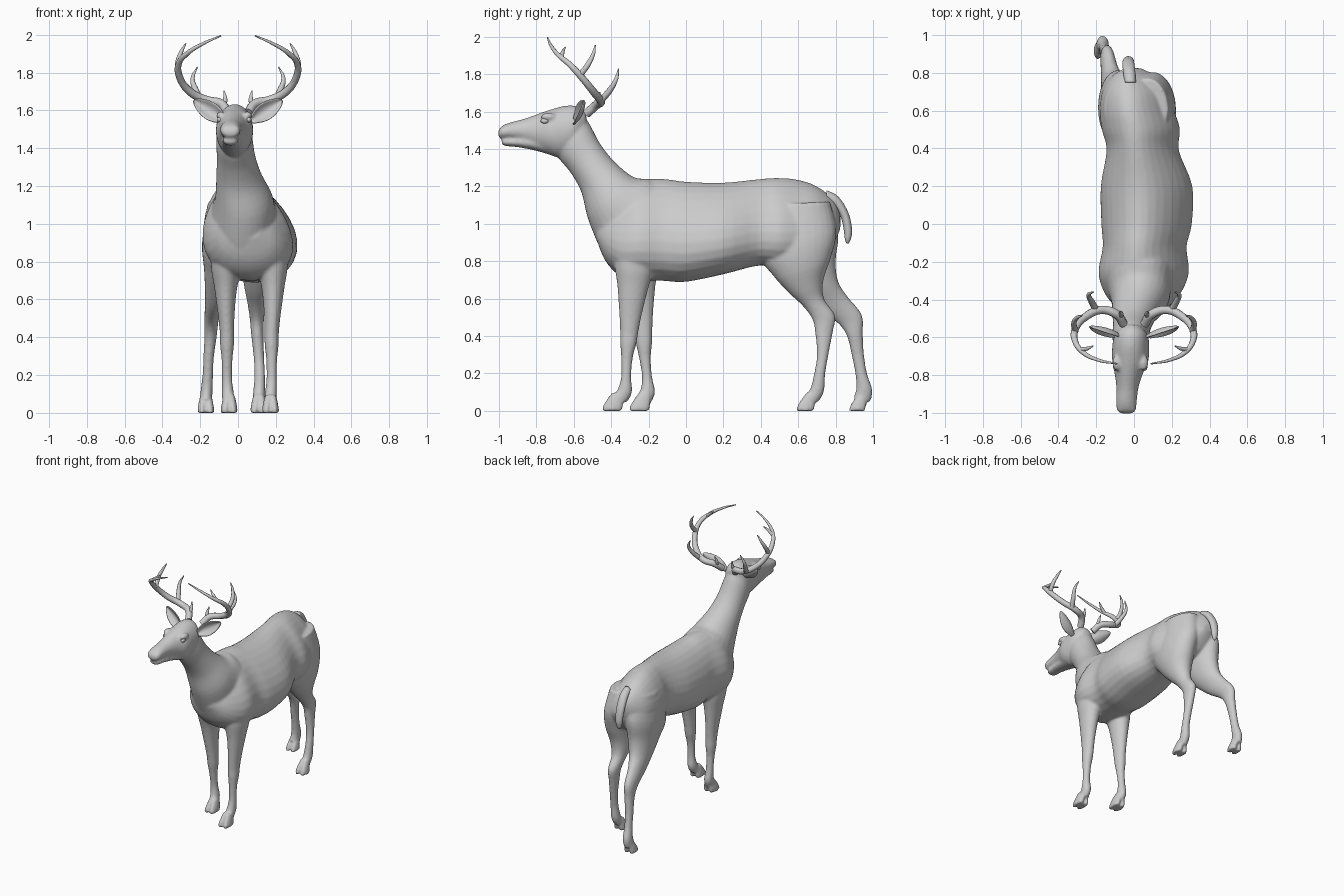
import bpy, bmesh, math
from mathutils import Vector


def catmull(a, b, c, d, t):
    return [0.5 * (2 * q + (r - p) * t + (2 * p - 5 * q + 4 * r - s) * t * t
                   + (3 * q - p - 3 * r + s) * t ** 3) for p, q, r, s in zip(a, b, c, d)]


def loft(name, rings, pear=0.0, shear=0.0, steps=4, n=28):
    """Ring = (y, z of one profile edge, y, z of the opposite edge, centre x, half width)."""
    fine = []
    for i in range(len(rings) - 1):
        a, d = rings[max(i - 1, 0)], rings[min(i + 2, len(rings) - 1)]
        fine += [catmull(a, rings[i], rings[i + 1], d, k / steps) for k in range(steps)]
    fine.append(rings[-1])
    bm = bmesh.new()
    loops = []
    for y1, z1, y2, z2, x, w in fine:
        loop = []
        for k in range(n):
            c, s = math.cos(k * math.tau / n), math.sin(k * math.tau / n)
            loop.append(bm.verts.new((x + w * c * (1 - pear * s) - shear * s,
                                      (y1 + y2) / 2 + (y1 - y2) / 2 * s,
                                      (z1 + z2) / 2 + (z1 - z2) / 2 * s)))
        loops.append(loop)
    for p, q in zip(loops, loops[1:]):
        for k in range(n):
            bm.faces.new((p[k], p[(k + 1) % n], q[(k + 1) % n], q[k]))
    bm.faces.new(loops[0][::-1])
    bm.faces.new(loops[-1])
    bmesh.ops.recalc_face_normals(bm, faces=bm.faces)
    return mesh_object(name, bm)


def mesh_object(name, bm):
    me = bpy.data.meshes.new(name)
    bm.to_mesh(me)
    bm.free()
    for p in me.polygons:
        p.use_smooth = True
    ob = bpy.data.objects.new(name, me)
    bpy.context.collection.objects.link(ob)
    return ob


def ball(name, loc, scale):
    bm = bmesh.new()
    bmesh.ops.create_uvsphere(bm, u_segments=20, v_segments=12, radius=1)
    for v in bm.verts:
        v.co = Vector([a * b for a, b in zip(v.co, scale)]) + Vector(loc)
    return mesh_object(name, bm)


def toes(x, toe, heel):
    # cloven hoof: two lobes side by side
    return [loft("hoof", [(toe + .055, .10, heel + .005, .07, x + s * .012, .02),
                          (toe + .015, .045, heel, .035, x + s * .019, .022),
                          (toe, .012, heel - .005, .01, x + s * .022, .023),
                          (toe, 0, heel - .008, 0, x + s * .022, .022)]) for s in (-1, 1)]


parts = []
# torso
parts.append(loft("torso", [
    (.825, 1.06, .825, .97, -.01, .03), (.79, 1.13, .79, .90, -.01, .10),
    (.70, 1.20, .72, .82, 0, .165), (.60, 1.235, .60, .78, .01, .19),
    (.50, 1.245, .50, .77, .03, .20), (.40, 1.24, .38, .775, .04, .185),
    (.20, 1.22, .20, .73, .06, .235), (0, 1.225, 0, .69, .06, .232),
    (-.12, 1.24, -.12, .695, .05, .215), (-.25, 1.235, -.25, .70, .045, .232),
    (-.34, 1.19, -.35, .72, .04, .205), (-.41, 1.14, -.43, .80, .035, .15),
    (-.46, 1.08, -.48, .92, .03, .07)], pear=.25, shear=.03))
# neck
parts.append(loft("neck", [
    (-.16, 1.22, -.42, .81, .035, .18), (-.20, 1.24, -.465, .88, .03, .17),
    (-.28, 1.25, -.525, 1.03, .03, .15), (-.38, 1.33, -.56, 1.17, .005, .12),
    (-.46, 1.43, -.615, 1.27, -.01, .102), (-.525, 1.55, -.68, 1.35, -.02, .095),
    (-.58, 1.60, -.70, 1.40, -.02, .075)]))
# head, muzzle and lower jaw
parts.append(loft("head", [
    (-.53, 1.58, -.57, 1.45, -.015, .055), (-.57, 1.625, -.62, 1.385, -.015, .09),
    (-.64, 1.632, -.68, 1.355, -.018, .098), (-.72, 1.612, -.74, 1.375, -.02, .095),
    (-.79, 1.588, -.80, 1.40, -.028, .074), (-.87, 1.56, -.87, 1.435, -.035, .058),
    (-.94, 1.542, -.94, 1.452, -.04, .055), (-.985, 1.522, -.985, 1.455, -.04, .05),
    (-1.005, 1.495, -1.003, 1.465, -.04, .028)]))
parts.append(loft("jaw", [
    (-.70, 1.47, -.70, 1.36, -.02, .07), (-.80, 1.47, -.80, 1.39, -.03, .058),
    (-.90, 1.462, -.90, 1.41, -.036, .045), (-.96, 1.458, -.96, 1.415, -.04, .04),
    (-.985, 1.45, -.985, 1.425, -.04, .028)]))
for s in (-1, 1):
    parts.append(ball("brow", (-.02 + s * .07, -.735, 1.572), (.026, .042, .022)))
    parts.append(ball("nostril_wing", (-.04 + s * .028, -.975, 1.497), (.022, .025, .022)))

# front legs: the far one is mirrored about x = 0.06 and set back
FRONT = [(-.39, .97, -.14, .93, .16, .09), (-.385, .80, -.165, .77, .178, .085),
         (-.367, .67, -.20, .66, .185, .061), (-.357, .52, -.235, .52, .182, .044),
         (-.352, .42, -.255, .42, .178, .038), (-.352, .36, -.265, .36, .178, .037),
         (-.347, .28, -.285, .28, .178, .029), (-.347, .18, -.293, .18, .178, .027),
         (-.368, .11, -.288, .10, .174, .032), (-.405, .065, -.315, .045, .172, .03)]
for side in (1, -1):
    rings = []
    for y1, z1, y2, z2, x, w in FRONT:
        back = 0 if side > 0 else max(0, .14 * (1 - z1 / .9))
        rings.append((y1 + back, z1, y2 + back, z2, .06 + side * (x - .06), w))
    parts.append(loft("front_leg", rings))
    parts += toes(.172, -.45, -.335) if side > 0 else toes(-.047, -.305, -.19)

# hind legs
parts.append(loft("hind_leg_right", [
    (.44, 1.10, .77, 1.12, .07, .11), (.385, .85, .805, .96, .10, .12),
    (.46, .73, .775, .82, .115, .10), (.545, .635, .735, .70, .108, .075),
    (.625, .56, .738, .60, .10, .05), (.675, .49, .797, .51, .10, .038),
    (.69, .42, .785, .42, .102, .033), (.70, .30, .762, .30, .11, .028),
    (.685, .20, .745, .20, .115, .028), (.665, .12, .737, .10, .112, .032),
    (.635, .07, .705, .045, .11, .03)]))
parts += toes(.11, .59, .69)
parts.append(loft("hind_leg_left", [
    (.44, 1.10, .77, 1.12, -.05, .11), (.41, .85, .815, .95, -.08, .11),
    (.50, .73, .80, .80, -.09, .09), (.60, .63, .815, .69, -.105, .07),
    (.70, .545, .865, .61, -.125, .05), (.81, .47, .94, .515, -.14, .038),
    (.86, .40, .945, .41, -.145, .033), (.885, .30, .952, .30, -.155, .028),
    (.905, .20, .968, .20, -.16, .028), (.91, .12, .997, .11, -.166, .032),
    (.895, .07, .985, .045, -.17, .03)]))
parts += toes(-.17, .872, .965)

# fuse everything into one smooth skin
bpy.ops.object.select_all(action='DESELECT')
for p in parts:
    p.select_set(True)
body = parts[0]
bpy.context.view_layer.objects.active = body
bpy.ops.object.join()
body.name = "body"
rm = body.modifiers.new("fuse", 'REMESH')
rm.mode, rm.voxel_size, rm.use_smooth_shade = 'VOXEL', .009, True
sm = body.modifiers.new("relax", 'SMOOTH')
sm.factor, sm.iterations = .5, 6
for m in ("fuse", "relax"):
    bpy.ops.object.modifier_apply(modifier=m)

# tail
loft("tail", [(.75, 1.18, .75, 1.12, -.02, .03), (.815, 1.145, .79, 1.095, -.025, .032),
              (.868, 1.06, .828, 1.035, -.03, .032), (.888, .97, .843, .97, -.03, .028),
              (.882, .92, .85, .915, -.03, .02), (.87, .895, .86, .893, -.03, .006)])


def branch(name, pts, r0, r1):
    cu = bpy.data.curves.new(name, 'CURVE')
    cu.dimensions, cu.bevel_depth, cu.bevel_resolution = '3D', 1, 3
    cu.resolution_u, cu.use_fill_caps = 8, True
    sp = cu.splines.new('BEZIER')
    sp.bezier_points.add(len(pts) - 1)
    for i, (b, p) in enumerate(zip(sp.bezier_points, pts)):
        t = i / (len(pts) - 1)
        b.co, b.radius = p, r0 + (r1 - r0) * t * t
        b.handle_left_type = b.handle_right_type = 'AUTO'
    ob = bpy.data.objects.new(name, cu)
    bpy.context.collection.objects.link(ob)
    bpy.ops.object.select_all(action='DESELECT')
    ob.select_set(True)
    bpy.context.view_layer.objects.active = ob
    bpy.ops.object.convert(target='MESH')
    bpy.ops.object.shade_smooth()


# antlers: main beam and four tines a side
ANTLER = {
    "antler_beam": ([(.055, -.53, 1.59), (.09, -.48, 1.635), (.17, -.455, 1.655), (.255, -.49, 1.70),
                     (.31, -.555, 1.78), (.312, -.62, 1.85), (.27, -.68, 1.90),
                     (.19, -.72, 1.95), (.09, -.74, 1.995)], .024, .004),
    "antler_brow_tine": ([(.075, -.495, 1.62), (.068, -.475, 1.66), (.075, -.46, 1.705)], .015, .003),
    "antler_rear_tine": ([(.20, -.455, 1.66), (.225, -.41, 1.71), (.24, -.375, 1.77),
                          (.215, -.36, 1.83)], .018, .003),
    "antler_upper_tine": ([(.31, -.57, 1.79), (.318, -.525, 1.85), (.30, -.495, 1.91),
                           (.275, -.485, 1.955)], .016, .003),
    "antler_front_tine": ([(.285, -.665, 1.885), (.25, -.66, 1.915), (.215, -.645, 1.945)], .013, .003)}


def ear(name, s):
    base, axis = Vector((.07, -.60, 1.545)), Vector((.165, .055, .11))
    wide = Vector((-.55, .05, .80)).normalized()
    fwd = Vector((.35, -.9, .25)).normalized()
    bm = bmesh.new()
    rows = []
    for i in range(13):
        u = i / 12
        w = .006 + .042 * math.sin(math.pi * u ** .85) ** .8 if 0 < u < 1 else (.02, .003)[i // 12]
        row = []
        for j in range(9):
            v = j / 4 - 1
            c = base + axis * u + wide * v * w + fwd * (v * v - .6) * w * .7
            row.append(bm.verts.new((c.x * s, c.y, c.z)))
        rows.append(row)
    for p, q in zip(rows, rows[1:]):
        for j in range(8):
            bm.faces.new((p[j], p[j + 1], q[j + 1], q[j]))
    ob = mesh_object(name, bm)
    so = ob.modifiers.new("thickness", 'SOLIDIFY')
    so.thickness, so.offset = .01, 0
    ob.modifiers.new("round", 'SUBSURF').levels = 1


for s, side in ((1, "right"), (-1, "left")):
    for name, (pts, r0, r1) in ANTLER.items():
        branch(name + "_" + side, [(x * s, y, z) for x, y, z in pts], r0, r1)
    ear("ear_" + side, s)
    ball("eye_" + side, (-.02 + s * .077, -.755, 1.55), (.014, .022, .014))
